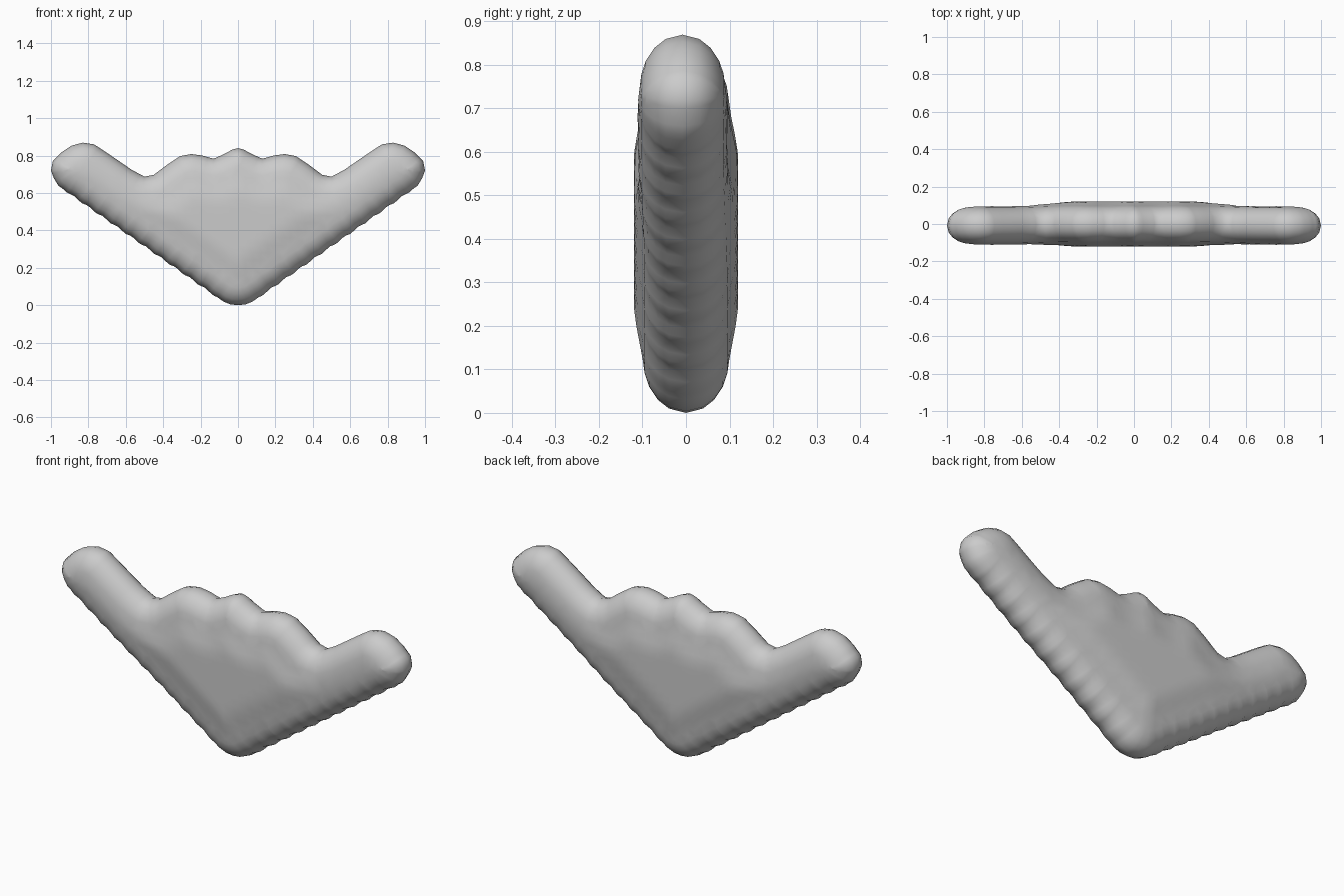
import bpy, math
from mathutils import Vector
from mathutils.geometry import delaunay_2d_cdt, intersect_point_line

if "Cube" in bpy.data.objects:
    bpy.data.objects.remove(bpy.data.objects["Cube"])

# Right half of the front outline, from the bottom tip to the top centre
half = [(0, 0), (.04, .004), (.075, .018), (.11, .042), (.96, .638), (.985, .68),
        (1, .72), (.99, .77), (.94, .82), (.89, .853), (.83, .869), (.77, .86),
        (.72, .828), (.65, .78), (.57, .725), (.5, .687), (.45, .697), (.38, .75),
        (.31, .797), (.25, .808), (.19, .80), (.13, .783), (.07, .81), (.03, .832), (0, .84)]


def resample(points, step):
    out = []
    for a, b in zip(points, points[1:]):
        a, b = Vector(a), Vector(b)
        n = max(1, round((b - a).length / step))
        out += [a.lerp(b, i / n) for i in range(n)]
    return out + [Vector(points[-1])]


# Gentle ripple along the straight lower edges
right = resample(half, .026)
for p in right:
    if .11 < p.x < .95 and p.y < .042 + (p.x - .11) * .702 + .01:
        p.y += .005 * math.sin(2 * math.pi * p.x / .078)
outline = right + [Vector((-p.x, p.y)) for p in right[-2:0:-1]]
count = len(outline)
segments = [(outline[i], outline[(i + 1) % count]) for i in range(count)]


def edge_distance(p):
    best = 9
    for a, b in segments:
        q, t = intersect_point_line(p, a, b)
        q = a.lerp(b, min(1, max(0, t)))
        best = min(best, (p - q.to_2d()).length)
    return best


def inside(p):
    hit = False
    for a, b in segments:
        if (a.y > p.y) != (b.y > p.y) and p.x < a.x + (b.x - a.x) * (p.y - a.y) / (b.y - a.y):
            hit = not hit
    return hit


# Inset rings for the rounded rim, then a grid for the broad faces
points = list(outline)
for d in (.01, .03, .06, .09):
    for i in range(count):
        tangent = (outline[(i + 1) % count] - outline[i - 1]).normalized()
        p = outline[i] + Vector((-tangent.y, tangent.x)) * d
        if inside(p) and edge_distance(p) > d * .93:
            points.append(p)
for i in range(-24, 25):
    for j in range(1, 22):
        p = Vector((i * .04, j * .04))
        if inside(p) and edge_distance(p) > .108:
            points.append(p)
edges = [(i, (i + 1) % count) for i in range(count)]
flat, _, tris, *_ = delaunay_2d_cdt(points, edges, [], 1, 1e-5)


def ramp(v, lo, hi):
    t = min(1, max(0, (v - lo) / (hi - lo)))
    return t * t * (3 - 2 * t)


# Inflate the flat shape to the front and back, sharing the rim
verts, front, back = [], [], []
for p in flat:
    d = edge_distance(p)
    rim = d < 1e-4
    t = 0 if rim else .098 * math.sqrt(1 - (1 - min(1, d / .12)) ** 2) + .022 * ramp(d, .1, .24)
    shift = -.008 * ramp(abs(p.x), .35, .7)
    front.append(len(verts))
    verts.append((p.x, shift - t, p.y))
    if not rim:
        verts.append((p.x, shift + t, p.y))
    back.append(len(verts) - 1)
faces = [[front[i] for i in f] for f in tris] + [[back[i] for i in reversed(f)] for f in tris]

mesh = bpy.data.meshes.new("padded_wing_body")
mesh.from_pydata(verts, [], faces)
mesh.update()
body = bpy.data.objects.new("padded_wing_body", mesh)
bpy.context.collection.objects.link(body)
mesh.polygons.foreach_set("use_smooth", [True] * len(mesh.polygons))
